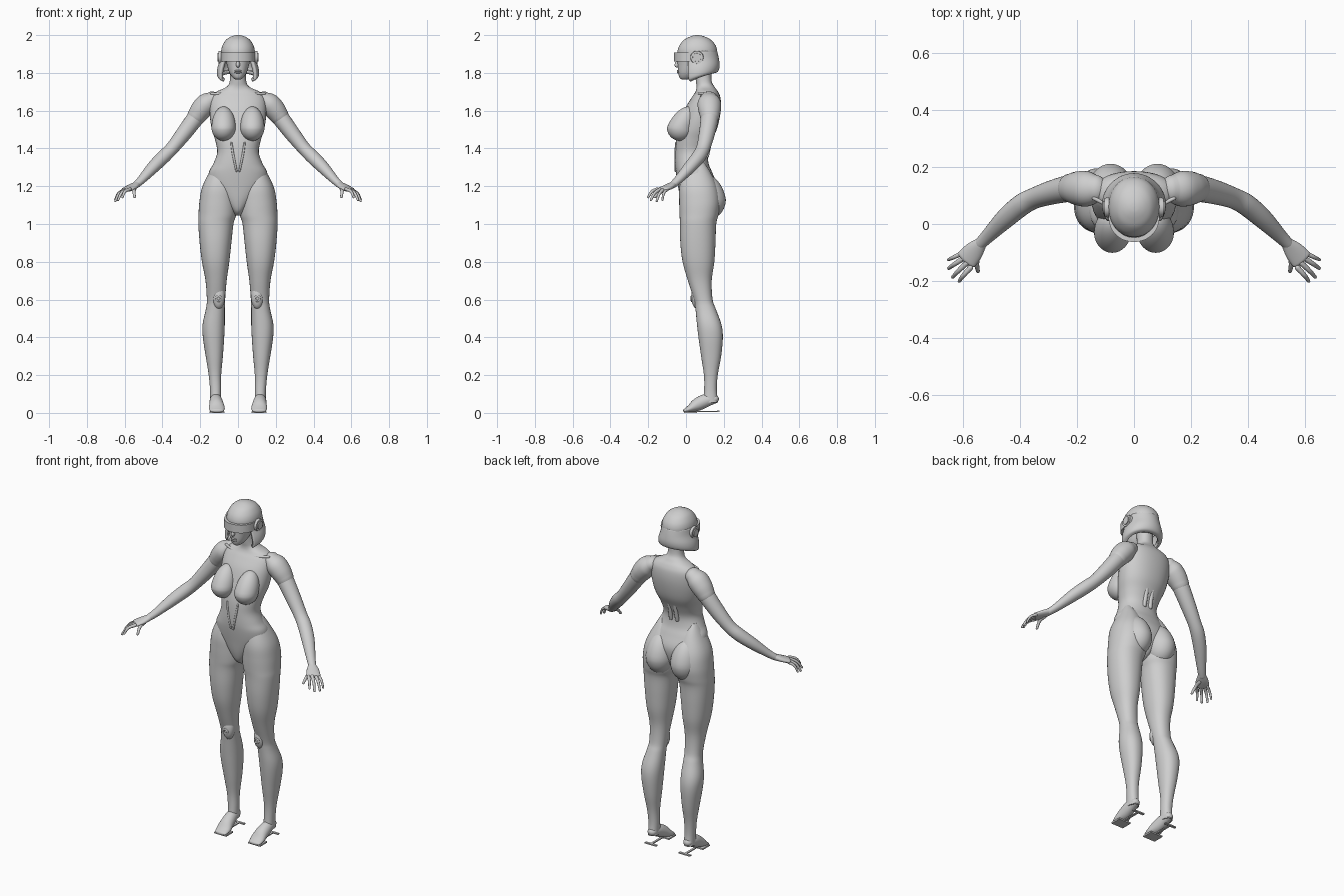
import bpy, bmesh, math
from mathutils import Vector, Matrix

cube = bpy.data.objects.get("Cube")
if cube:
    bpy.data.objects.remove(cube, do_unlink=True)

grey = bpy.data.materials.new("light_grey")
grey.use_nodes = True
COLOUR = (0.62, 0.62, 0.62, 1)
grey.diffuse_color = COLOUR
bsdf = next(n for n in grey.node_tree.nodes if n.type == 'BSDF_PRINCIPLED')
bsdf.inputs["Base Color"].default_value = COLOUR
bsdf.inputs["Roughness"].default_value = 0.6


def finish(name, bm, mirror=False, thick=0, angle=50):
    """Turn a bmesh into a smooth-shaded object, optionally mirrored in x."""
    bmesh.ops.recalc_face_normals(bm, faces=bm.faces)
    me = bpy.data.meshes.new(name)
    bm.to_mesh(me)
    bm.free()
    me.materials.append(grey)
    me.shade_smooth()
    me.set_sharp_from_angle(angle=math.radians(angle))
    ob = bpy.data.objects.new(name, me)
    bpy.context.collection.objects.link(ob)
    if thick:
        mod = ob.modifiers.new("thickness", 'SOLIDIFY')
        mod.thickness = thick
        mod.offset = -1
    if mirror:
        ob.modifiers.new("mirror", 'MIRROR').use_mirror_merge = False
    return ob


def resample(rows, k):
    """Catmull-Rom interpolation of rows of numbers."""
    out = []
    for i in range(len(rows) - 1):
        a, b, c, d = (rows[max(0, min(len(rows) - 1, i + j))] for j in (-1, 0, 1, 2))
        for s in range(k):
            t = s / k
            out.append([q + .5 * t * (r - p + t * (2*p - 5*q + 4*r - e + t * (3*(q - r) + e - p)))
                        for p, q, r, e in zip(a, b, c, d)])
    return out + [list(rows[-1])]


def skin(bm, rings, closed=True, caps=True):
    loops = [[bm.verts.new(p) for p in ring] for ring in rings]
    n = len(loops[0])
    for a, b in zip(loops, loops[1:]):
        for i in range(n if closed else n - 1):
            j = (i + 1) % n
            bm.faces.new((a[i], a[j], b[j], b[i]))
    if caps:
        bm.faces.new(loops[0])
        bm.faces.new(loops[-1])


def loft(name, rows, mirror=False, power=2.2, n=40, k=5):
    """Stacked level sections; each row is z, x min, x max, y front, y back."""
    rings = []
    for z, x0, x1, y0, y1 in resample(rows, k):
        ring = []
        for i in range(n):
            c, s = math.cos(math.tau * i / n), math.sin(math.tau * i / n)
            u = math.copysign(abs(c) ** (2 / power), c)
            v = math.copysign(abs(s) ** (2 / power), s)
            ring.append(((x0 + x1 + u * (x1 - x0)) / 2, (y0 + y1 + v * (y1 - y0)) / 2, z))
        rings.append(ring)
    bm = bmesh.new()
    skin(bm, rings)
    return finish(name, bm, mirror)


def sym(rows):
    return [(z, -w, w, y0, y1) for z, w, y0, y1 in rows]


def tube(name, rows, n=20, k=5):
    """Mirrored limb; each row is x, y, z, half width, half thickness. Ends are rounded."""
    rows = resample(rows, k)
    pts = [Vector(r[:3]) for r in rows]
    rings = []
    for i, r in enumerate(rows):
        t = (pts[min(i + 1, len(pts) - 1)] - pts[max(i - 1, 0)]).normalized()
        side = t.cross(Vector((0, 0, 1))).normalized()
        up = side.cross(t)
        # domed ends
        steps = [(0, 1)]
        if i == 0:
            steps = [(-math.cos(a), math.sin(a)) for a in (.15, .5, .9, 1.25)] + steps
        elif i == len(rows) - 1:
            steps += [(math.cos(a), math.sin(a)) for a in (1.25, .9, .5, .15)]
        for along, f in steps:
            centre = pts[i] + t * along * min(r[3], r[4])
            rings.append([centre + side * r[3] * f * math.cos(math.tau * j / n)
                          + up * r[4] * f * math.sin(math.tau * j / n) for j in range(n)])
    bm = bmesh.new()
    skin(bm, rings)
    return finish(name, bm, True)


def ellipsoid(name, centre, radii, mirror=True, stretch=1, shear=0):
    """Sphere with its upper half optionally stretched and leaned back."""
    bm = bmesh.new()
    bmesh.ops.create_uvsphere(bm, u_segments=32, v_segments=20, radius=1)
    for v in bm.verts:
        p = Vector(a * b for a, b in zip(v.co, radii))
        if p.z > 0:
            p.z *= stretch
            p.y += p.z * shear
        v.co = p + Vector(centre)
    return finish(name, bm, mirror)


def box(name, centre, size, mirror=True):
    bm = bmesh.new()
    bmesh.ops.create_cube(bm, size=1, matrix=Matrix.Translation(centre) @ Matrix.Diagonal((*size, 1)))
    return finish(name, bm, mirror, angle=30)


# Trunk and neck
loft("torso", sym([
    (1.045, .015, .02, .08), (1.07, .035, -.01, .12), (1.12, .08, -.028, .15),
    (1.20, .15, -.042, .165), (1.27, .155, -.053, .14), (1.32, .13, -.058, .12),
    (1.38, .11, -.058, .115), (1.44, .12, -.053, .135), (1.50, .138, -.04, .163),
    (1.56, .148, -.022, .178), (1.62, .15, .0, .185), (1.67, .142, .03, .182),
    (1.70, .115, .05, .17), (1.725, .062, .056, .152), (1.76, .043, .052, .135),
    (1.85, .042, .04, .135)]))
ellipsoid("breast", (.076, -.03, 1.51), (.064, .071, .07), stretch=1.6, shear=.38)
ellipsoid("buttock", (.082, .118, 1.13), (.08, .093, .105), stretch=1.3, shear=-.15)
tube("collarbone", [(.02, .052, 1.69, .006, .006), (.08, .062, 1.688, .007, .007),
                    (.14, .09, 1.69, .007, .007)], n=12)
tube("belly_ridge", [(.035, -.052, 1.43, .005, .005), (.026, -.056, 1.37, .006, .006),
                     (.008, -.056, 1.28, .005, .005)], n=12)
tube("spine_ridge", [(.05, .155, 1.58, .01, .008), (.022, .132, 1.46, .012, .01),
                     (.02, .112, 1.36, .012, .01)], n=12)

# Legs
loft("leg", [
    (1.345, .08, .113, .025, .08), (1.29, .045, .143, -.01, .12), (1.20, .012, .188, -.034, .165),
    (1.12, .006, .204, -.036, .18), (1.05, .01, .209, -.034, .172), (1.0, .024, .21, -.032, .16),
    (.90, .035, .203, -.03, .156), (.80, .046, .191, -.018, .15), (.70, .06, .172, .01, .136),
    (.60, .068, .165, .042, .141), (.55, .07, .17, .05, .158), (.47, .07, .187, .058, .187),
    (.40, .073, .186, .066, .195), (.30, .08, .171, .08, .186), (.20, .089, .155, .095, .168),
    (.12, .089, .148, .096, .163), (.055, .09, .147, .09, .17)], True)
ellipsoid("kneecap", (.103, .06, .615), (.034, .032, .065))
bm = bmesh.new()
ring_rows = []
for i in range(9):
    a = math.tau * i / 8
    r, y = .013 + .005 * math.cos(a), .03 + .005 * math.sin(a)
    ring_rows.append([(.103 + r * math.cos(math.tau * j / 24), y,
                       .605 + r * math.sin(math.tau * j / 24)) for j in range(24)])
skin(bm, ring_rows, caps=False)
finish("knee_ring", bm, True)

# Feet with raised heels
tube("foot", [(.118, .15, .073, .026, .024), (.117, .105, .065, .033, .035),
              (.114, .06, .044, .038, .034), (.112, .025, .024, .042, .022),
              (.112, -.004, .012, .036, .011)], n=28)
box("toe_sole", (.112, .025, .004), (.08, .066, .008))
box("heel_stem", (.112, .11, .008), (.012, .13, .006))
box("heel_crossbar", (.112, .17, .008), (.075, .014, .007))

# Arms
tube("shoulder_cap", [(.135, .122, 1.66, .05, .042), (.165, .123, 1.638, .062, .056),
                      (.195, .125, 1.605, .06, .056), (.218, .126, 1.573, .052, .05)], n=28)
tube("arm", [(.19, .126, 1.61, .046, .046), (.225, .125, 1.562, .047, .046),
             (.29, .11, 1.475, .042, .041), (.35, .09, 1.4, .037, .035),
             (.395, .066, 1.355, .038, .036), (.45, .02, 1.3, .035, .032),
             (.51, -.04, 1.235, .025, .022), (.54, -.07, 1.207, .021, .018)], n=24)

# Hands
tube("palm", [(.535, -.066, 1.21, .021, .017), (.56, -.094, 1.196, .034, .016),
              (.586, -.124, 1.184, .038, .013)], n=24)
FINGERS = {
    "little_finger": ((.605, -.104, 1.18), (.65, -.125, 1.128), .007),
    "ring_finger": ((.597, -.12, 1.182), (.649, -.155, 1.122), .008),
    "middle_finger": ((.586, -.137, 1.184), (.635, -.186, 1.127), .008),
    "index_finger": ((.573, -.153, 1.184), (.612, -.2, 1.142), .008),
    "thumb": ((.548, -.1, 1.188), (.547, -.165, 1.143), .009)}
for name, (root, tip, r) in FINGERS.items():
    root, tip = Vector(root), Vector(tip)
    mid = root.lerp(tip, .55) + Vector((.004, -.002, .011))
    tube(name, [(*root, r * 1.2, r * 1.2), (*mid, r, r), (*tip, r * .75, r * .75)], n=12)

# Face
loft("face", sym([
    (1.765, .014, -.022, .01), (1.775, .028, -.034, .04), (1.80, .045, -.041, .07),
    (1.84, .058, -.044, .1), (1.88, .066, -.044, .11), (1.93, .066, -.03, .11)]))
ellipsoid("nose", (0, -.046, 1.842), (.01, .015, .014), False, stretch=1.8, shear=.2)
for name, z in (("upper_lip", 1.811), ("lower_lip", 1.802)):
    ellipsoid(name, (0, -.04, z), (.018, .009, .005), False)

# Hair: domed crown and a bob open at the face
loft("hair_crown", sym([
    (1.90, .089, -.046, .166), (1.925, .088, -.043, .164), (1.95, .08, -.032, .154),
    (1.975, .063, -.01, .132), (1.99, .042, .017, .105), (1.998, .02, .04, .08),
    (2.0, .003, .057, .063)]), power=2.1)
SPAN = math.radians(122)
profile = resample([(0, .088, .097), (.3, .094, .105), (.6, .108, .11), (.82, .112, .107),
                    (.95, .107, .098), (1, .09, .08)], 4)
rows = []
for t, w, d in profile:
    row = []
    for i in range(49):
        a = SPAN * (i / 24 - 1)
        bottom = 1.798 - .045 * (a / SPAN) ** 2
        row.append((w * math.sin(a), .068 + d * math.cos(a), 1.915 + (bottom - 1.915) * t))
    rows.append(row)
bm = bmesh.new()
skin(bm, rows, closed=False, caps=False)
bob = finish("hair_bob", bm, thick=.018)
# make the thickness grow inwards
if sum(p.normal.dot(p.center - Vector((0, .068, p.center.z))) for p in bob.data.polygons) < 0:
    bob.data.flip_normals()

# Visor band and ear discs
bm = bmesh.new()
rings = []
for i in range(33):
    a = math.pi * (i / 32 - .5)
    c = abs(math.cos(a)) ** .8
    rings.append([(r * math.sin(a), .04 - (r + .013) * c, z)
                  for r, z in ((.09, 1.86), (.09, 1.908), (.074, 1.908), (.074, 1.86))])
skin(bm, rings)
finish("visor", bm, angle=35)
bm = bmesh.new()
for radius, x in ((.036, .092), (.024, .097)):
    bmesh.ops.create_cone(bm, cap_ends=True, segments=32, radius1=radius, radius2=radius * .93,
                          depth=.022, matrix=Matrix.Translation((x, .058, 1.882))
                          @ Matrix.Rotation(math.pi / 2, 4, 'Y'))
finish("ear_disc", bm, True, angle=35)
